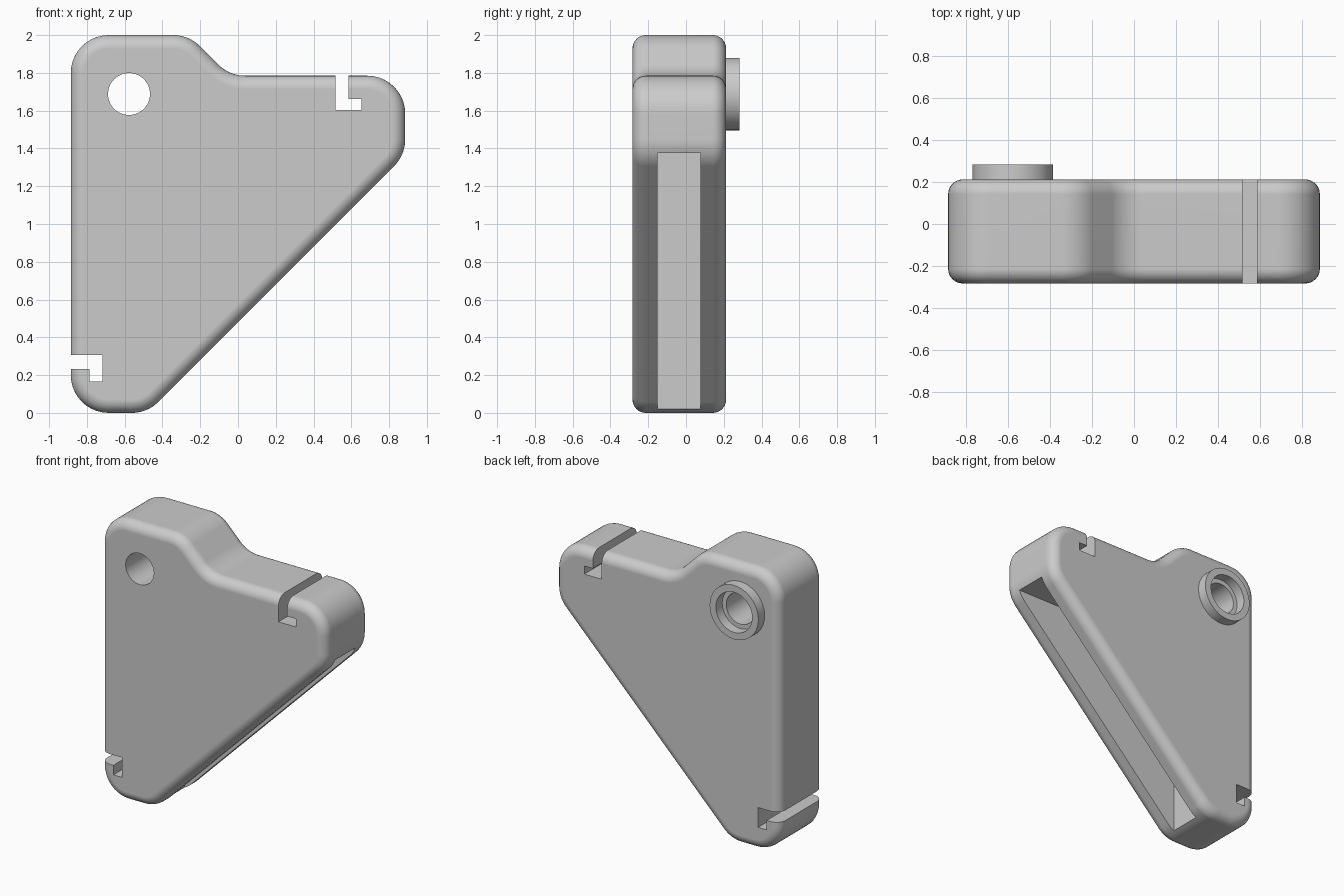
import bpy, bmesh, math
from mathutils import Vector

if "Cube" in bpy.data.objects:
    bpy.data.objects.remove(bpy.data.objects["Cube"], do_unlink=True)

grey = bpy.data.materials.new("light_grey")
grey.use_nodes = True
COLOUR = (0.6, 0.6, 0.6, 1)
grey.diffuse_color = COLOUR
grey.node_tree.nodes["Principled BSDF"].inputs["Base Color"].default_value = COLOUR

FRONT, BACK, BOSS_BACK = -0.283, 0.212, 0.283
FILLET, CORNER = 0.07, 0.2
HOLE = Vector((-0.577, 1.688))


def loft(name, rings, closed=False):
    """Join (y, outline) rings; cap the ends, or close the loop into a tube."""
    bm = bmesh.new()
    loops = [[bm.verts.new((p[0], y, p[1])) for p in pts] for y, pts in rings]
    pairs = list(zip(loops, loops[1:]))
    if closed:
        pairs.append((loops[-1], loops[0]))
    else:
        bm.faces.new(loops[0])
        bm.faces.new(loops[-1])
    for a, b in pairs:
        for i in range(len(a)):
            bm.faces.new((a[i - 1], a[i], b[i], b[i - 1]))
    bmesh.ops.recalc_face_normals(bm, faces=bm.faces)
    mesh = bpy.data.meshes.new(name)
    bm.to_mesh(mesh)
    bm.free()
    mesh.materials.append(grey)
    obj = bpy.data.objects.new(name, mesh)
    bpy.context.collection.objects.link(obj)
    return obj


def circle(radius, n=64):
    return [HOLE + radius * Vector((math.cos(t), math.sin(t)))
            for t in (math.tau * i / n for i in range(n))]


def rounded_outline(corners, radius, inset, steps=10):
    """Round every corner and move the whole outline inwards by inset."""
    pts = []
    for i, p in enumerate(corners):
        a, b = corners[i - 1], corners[(i + 1) % len(corners)]
        u, v = (a - p).normalized(), (b - p).normalized()
        half = u.angle(v) / 2
        centre = p + (u + v).normalized() * radius / math.sin(half)
        reach = radius / math.tan(half)
        start, end = p + u * reach - centre, p + v * reach - centre
        t0 = math.atan2(start.y, start.x)
        turn = (math.atan2(end.y, end.x) - t0 + math.pi) % math.tau - math.pi
        r = radius - inset if turn > 0 else radius + inset
        for k in range(steps + 1):
            t = t0 + turn * k / steps
            pts.append(centre + r * Vector((math.cos(t), math.sin(t))))
    return pts


def activate(obj):
    bpy.ops.object.select_all(action='DESELECT')
    obj.select_set(True)
    bpy.context.view_layer.objects.active = obj


def cut(obj, outline, y0=-1, y1=1):
    """Remove a prism with the given front outline."""
    cutter = loft("cutter", [(y0, outline), (y1, outline)])
    cutter.hide_render = True
    mod = obj.modifiers.new("cut", 'BOOLEAN')
    mod.operation, mod.solver, mod.object = 'DIFFERENCE', 'EXACT', cutter
    activate(obj)
    bpy.ops.object.modifier_apply(modifier=mod.name)
    bpy.data.objects.remove(cutter, do_unlink=True)


def smooth(obj):
    activate(obj)
    bpy.ops.object.shade_smooth_by_angle(angle=math.radians(30))
    mod = obj.modifiers.new("flat_caps", 'WEIGHTED_NORMAL')
    mod.keep_sharp = True


# Bracket body: rounded outline with filleted front and back edges
corners = [Vector(c) for c in (
    (-0.885, 0), (-0.48, 0), (0.885, 1.365), (0.885, 1.785),
    (-0.045, 1.785), (-0.26, 2), (-0.885, 2))]
front, back = [], []
for k in range(9):
    t = math.pi / 2 * k / 8
    inset, drop = FILLET * (1 - math.sin(t)), FILLET * (1 - math.cos(t))
    outline = rounded_outline(corners, CORNER, inset)
    front.append((FRONT + drop, outline))
    back.append((BACK - drop, outline))
body = loft("bracket_body", front + back[::-1])

# Pivot hole
cut(body, circle(0.111))

# Hooked slots in the top and left edges
cut(body, [(0.517, 1.604), (0.654, 1.604), (0.654, 1.662), (0.586, 1.662),
           (0.586, 2.1), (0.517, 2.1)])
cut(body, [(-1.1, 0.233), (-0.785, 0.233), (-0.785, 0.165), (-0.717, 0.165),
           (-0.717, 0.306), (-1.1, 0.306)])

# Triangular pocket opening on the sloped edge
cut(body, [(-0.475, -0.1), (1, 1.375), (-0.475, 1.375)], -0.152, 0.078)
smooth(body)

# Raised collar around the hole on the back
boss = loft("pivot_collar", [(BACK - 0.01, circle(0.192)), (BOSS_BACK, circle(0.192)),
                             (BOSS_BACK, circle(0.143)), (BACK - 0.01, circle(0.143))],
            closed=True)
smooth(boss)
